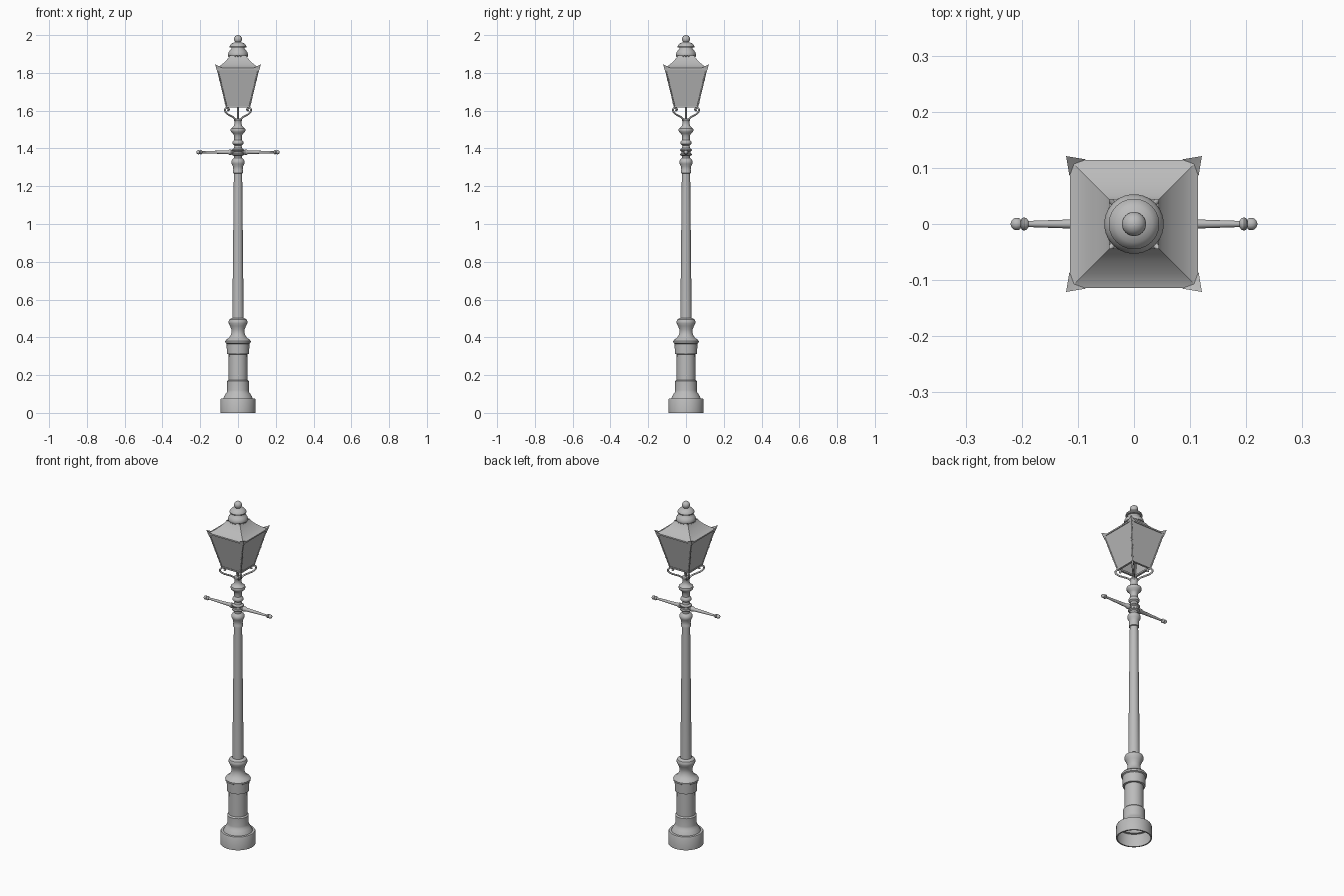
import bpy, bmesh, math
from mathutils import Vector

if "Cube" in bpy.data.objects:
    bpy.data.objects.remove(bpy.data.objects["Cube"])

iron = bpy.data.materials.new("grey_iron")
iron.diffuse_color = (0.5, 0.5, 0.5, 1)
iron.use_nodes = True
iron.node_tree.nodes["Principled BSDF"].inputs["Base Color"].default_value = iron.diffuse_color


def finish(name, bm, angle=35):
    me = bpy.data.meshes.new(name)
    bm.to_mesh(me)
    bm.free()
    ob = bpy.data.objects.new(name, me)
    bpy.context.collection.objects.link(ob)
    me.materials.append(iron)
    bpy.ops.object.select_all(action='DESELECT')
    ob.select_set(True)
    bpy.context.view_layer.objects.active = ob
    bpy.ops.object.shade_smooth_by_angle(angle=math.radians(angle))
    return ob


def lathe(name, pts, n=40, turn=0.0, angle=35):
    """Revolve (radius, height) points about z."""
    bm = bmesh.new()
    rings = []
    for r, z in pts:
        if r < 1e-5:
            rings.append([bm.verts.new((0, 0, z))] * n)
        else:
            rings.append([bm.verts.new((r * math.cos(turn + 2 * math.pi * i / n),
                                        r * math.sin(turn + 2 * math.pi * i / n), z)) for i in range(n)])
    for a, b in zip(rings, rings[1:]):
        for i in range(n):
            j = (i + 1) % n
            bm.faces.new(list(dict.fromkeys((a[i], a[j], b[j], b[i]))))
    return finish(name, bm, angle)


def square(name, pts):
    """Four-sided loft from (half width, height) points."""
    return lathe(name, [(h * math.sqrt(2), z) for h, z in pts], 4, math.pi / 4, 25)


def ball(r, z, steps=10):
    return [(r * math.sin(math.pi * i / steps), z - r * math.cos(math.pi * i / steps)) for i in range(1, steps + 1)]


def tube(name, pts, r, smooth=False):
    cu = bpy.data.curves.new(name, 'CURVE')
    cu.dimensions = '3D'
    cu.bevel_depth = r
    cu.bevel_resolution = 2
    cu.use_fill_caps = True
    if smooth:
        sp = cu.splines.new('BEZIER')
        sp.bezier_points.add(len(pts) - 1)
        for bp, p in zip(sp.bezier_points, pts):
            bp.co = p
            bp.handle_left_type = bp.handle_right_type = 'AUTO'
        cu.resolution_u = 6
    else:
        sp = cu.splines.new('POLY')
        sp.points.add(len(pts) - 1)
        for sp_p, p in zip(sp.points, pts):
            sp_p.co = (*p, 1)
    cu.materials.append(iron)
    ob = bpy.data.objects.new(name, cu)
    bpy.context.collection.objects.link(ob)


def beads(name, places, r):
    bm = bmesh.new()
    for p in places:
        s = bmesh.ops.create_icosphere(bm, subdivisions=1, radius=r)
        bmesh.ops.translate(bm, verts=s['verts'], vec=p)
    finish(name, bm, 60)


# Hollow pedestal
lathe("pedestal", [
    (0.086, 0.0), (0.093, 0.0), (0.093, 0.07), (0.09, 0.076), (0.078, 0.077), (0.074, 0.086), (0.066, 0.1),
    (0.059, 0.11), (0.057, 0.12), (0.057, 0.168), (0.05, 0.175), (0.049, 0.31), (0.059, 0.312),
    (0.06, 0.366), (0.067, 0.37), (0.068, 0.38), (0.062, 0.388), (0.05, 0.395), (0.04, 0.408),
    (0.034, 0.425), (0.035, 0.442), (0.042, 0.46), (0.049, 0.474), (0.05, 0.484), (0.046, 0.494),
    (0.035, 0.501), (0.029, 0.502)])

# Tapered shaft and turned collars
lathe("shaft", [(0.03, 0.5), (0.022, 1.27)])
lathe("collars", [
    (0.022, 1.268), (0.027, 1.27), (0.027, 1.28), (0.025, 1.285), (0.026, 1.305), (0.033, 1.318),
    (0.035, 1.325), (0.035, 1.333), (0.03, 1.342), (0.021, 1.35), (0.022, 1.36), (0.031, 1.365), (0.031, 1.37),
    (0.025, 1.375), (0.025, 1.385), (0.031, 1.39), (0.031, 1.395), (0.021, 1.402), (0.019, 1.416), (0.028, 1.423),
    (0.029, 1.432), (0.027, 1.438), (0.02, 1.446), (0.02, 1.468), (0.026, 1.478), (0.037, 1.488),
    (0.04, 1.497), (0.038, 1.505), (0.028, 1.512), (0.021, 1.52), (0.019, 1.53), (0.019, 1.545),
    (0.022, 1.55), (0.021, 1.558), (0.0, 1.56)])

# Ladder bar, both arms
for side, s in (("left", -1), ("right", 1)):
    arm = lathe("ladder_arm_" + side, [
        (0.008, 0.0), (0.009, 0.03), (0.014, 0.036), (0.014, 0.046), (0.01, 0.052), (0.0085, 0.1), (0.0055, 0.188),
        (0.01, 0.191), (0.012, 0.196), (0.01, 0.2), (0.006, 0.202)] + ball(0.011, 0.209)[2:], 20)
    arm.rotation_euler = (0, s * math.pi / 2, 0)
    arm.location = (0, 0, 1.38)

# Lantern panes, rims and roof
B, T, ZB, ZT = 0.061, 0.11, 1.62, 1.825
square("panes", [(B, ZB), (T, ZT)])
square("roof", [(T, ZT - 0.006), (0.114, ZT - 0.006), (0.114, ZT + 0.002), (0.108, ZT + 0.004),
                (0.088, 1.842), (0.066, 1.862), (0.05, 1.88), (0.044, 1.892)])
square("bottom_rim", [(B - 0.009, ZB - 0.003), (B + 0.003, ZB - 0.003), (B + 0.004, ZB + 0.006),
                      (B - 0.009, ZB + 0.006), (B - 0.009, ZB - 0.003)])

# Gas pipe under the lantern
tube("gas_pipe", [(0, 0, 1.555), (0, 0, 1.66)], 0.005)

# Corner bars, rivets, ears and scrolled brackets
rivets = []
bm = bmesh.new()
arm_path = [(0.014, 1.545), (0.03, 1.562), (0.058, 1.574), (0.084, 1.586), (0.097, 1.602),
            (0.09, 1.615), (0.074, 1.614), (0.069, 1.604), (0.077, 1.601)]
for i, (sx, sy) in enumerate([(1, 1), (-1, 1), (-1, -1), (1, -1)], 1):
    lo, hi = Vector((sx * B, sy * B, ZB)), Vector((sx * T, sy * T, ZT))
    tube("corner_bar_%d" % i, [lo, hi], 0.0035)
    rivets += [lo.lerp(hi, t) for t in (0.1, 0.3, 0.5, 0.7, 0.9)]
    d = math.sqrt(0.5)
    tube("bracket_%d" % i, [(sx * d * r, sy * d * r, z) for r, z in arm_path], 0.005, True)
    tip, a, b, low, back = [bm.verts.new((sx * x, sy * y, z)) for x, y, z in (
        (0.121, 0.121, 1.845), (0.085, 0.115, 1.827), (0.115, 0.085, 1.827),
        (0.109, 0.109, 1.803), (0.107, 0.107, 1.83))]
    for tri in ((tip, a, low), (tip, low, b), (tip, back, a), (tip, b, back)):
        bm.faces.new(tri)
bmesh.ops.recalc_face_normals(bm, faces=bm.faces)
finish("corner_ears", bm, 30)
beads("rivets", rivets, 0.0055)

# Vent cap with beaded edge and ball finial
lathe("vent_cap", [
    (0.042, 1.882), (0.045, 1.89), (0.052, 1.892), (0.053, 1.898), (0.05, 1.908), (0.044, 1.918),
    (0.036, 1.926), (0.034, 1.934), (0.044, 1.935), (0.045, 1.94), (0.041, 1.948), (0.033, 1.956),
    (0.02, 1.961), (0.01, 1.963), (0.009, 1.967), (0.012, 1.969)])
beads("cap_beads", [(0.048 * math.cos(k * math.pi / 10), 0.048 * math.sin(k * math.pi / 10), 1.889)
                    for k in range(20)], 0.005)
lathe("finial_ball", [(0.0, 1.957)] + ball(0.0215, 1.9785, 14), 32)
